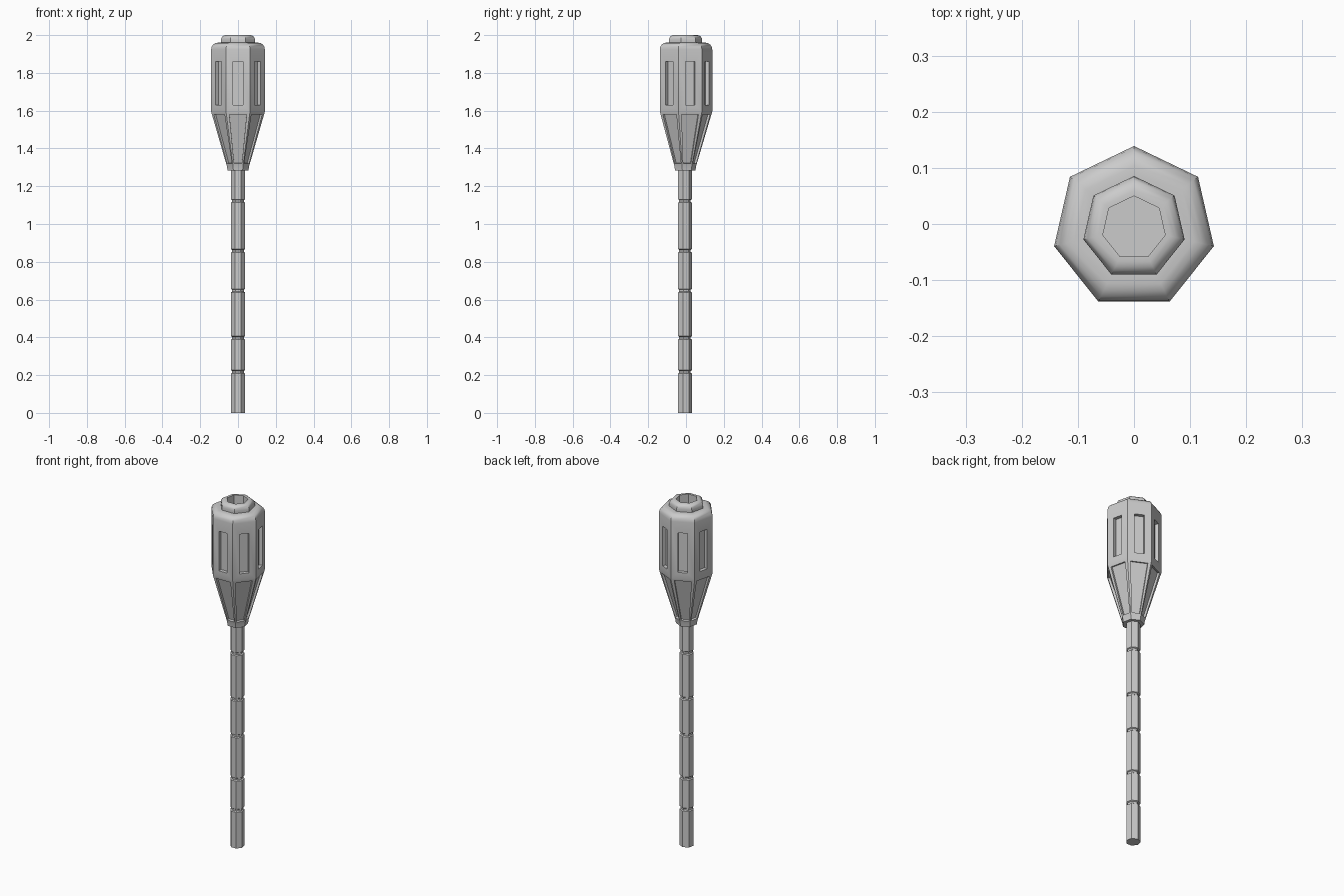
import bpy, bmesh, math
from mathutils import Vector

if "Cube" in bpy.data.objects:
    bpy.data.objects.remove(bpy.data.objects["Cube"])

SIDES = 7
OFFSET_Y = -0.007  # centres the heptagon's bounding box


def ring_point(r, z, i):
    a = math.pi / 2 + i * 2 * math.pi / SIDES
    return Vector((r * math.cos(a), r * math.sin(a) + OFFSET_Y, z))


def recess(bm, face, u, v0, v1, depth):
    """Sink a panel into a quad; u, v0, v1 are fractional margins."""
    a, b, c, d = [x.co.copy() for x in face.verts]
    outer = list(face.verts)
    normal = (b - a).cross(d - a).normalized()

    def at(s, t):
        return a.lerp(b, s).lerp(d.lerp(c, s), t)
    rim_co = [at(u, v0), at(1 - u, v0), at(1 - u, v1), at(u, v1)]
    rim = [bm.verts.new(p) for p in rim_co]
    floor = [bm.verts.new(p - normal * depth) for p in rim_co]
    bm.faces.remove(face)
    for k in range(4):
        n = (k + 1) % 4
        bm.faces.new((outer[k], outer[n], rim[n], rim[k]))
        bm.faces.new((rim[k], rim[n], floor[n], floor[k]))
    bm.faces.new(floor)


def lathe(name, profile, panels=None):
    """Seven-sided lathe, capped at both ends, with recessed panels per band."""
    panels = panels or {}
    bm = bmesh.new()
    rings = [[bm.verts.new(ring_point(r, z, i)) for i in range(SIDES)]
             for r, z in profile]
    for j in range(len(rings) - 1):
        lo, hi = rings[j], rings[j + 1]
        for i in range(SIDES):
            n = (i + 1) % SIDES
            f = bm.faces.new((lo[i], lo[n], hi[n], hi[i]))
            if j in panels:
                recess(bm, f, *panels[j])
    bm.faces.new(rings[0][::-1])
    bm.faces.new(rings[-1])
    bmesh.ops.recalc_face_normals(bm, faces=bm.faces)
    mesh = bpy.data.meshes.new(name)
    bm.to_mesh(mesh)
    bm.free()
    obj = bpy.data.objects.new(name, mesh)
    bpy.context.collection.objects.link(obj)
    bpy.ops.object.select_all(action='DESELECT')
    obj.select_set(True)
    bpy.context.view_layer.objects.active = obj
    bpy.ops.object.shade_smooth_by_angle(angle=math.radians(32))
    return obj


def rounded(r, z, size, steps=4):
    """Quarter-round shoulder ending at height z."""
    return [(r - size + size * math.cos(k * math.pi / 2 / steps),
             z - size + size * math.sin(k * math.pi / 2 / steps))
            for k in range(steps + 1)]


# Shaft with narrow grooves between its segments
R = 0.038
shaft = [(R, 0.0)]
for z in (0.217, 0.397, 0.647, 0.858, 1.122):
    shaft += [(R, z - 0.009), (R - 0.006, z - 0.005),
              (R - 0.006, z + 0.005), (R, z + 0.009)]
shaft.append((R, 1.30))
lathe("shaft", shaft)

# Head: collar, panelled cone, windowed body, rounded shoulder, hollow cap
head = [(0.057, 1.283), (0.060, 1.305), (0.146, 1.595)]
head += rounded(0.146, 1.96, 0.036)
head += [(0.0925, 1.96)]
head += rounded(0.0925, 2.0, 0.026)
head += [(0.057, 2.0), (0.057, 1.93)]
lathe("head", head, {1: (0.13, 0.05, 0.95, 0.012),
                     2: (0.30, 0.11, 0.805, 0.02)})
